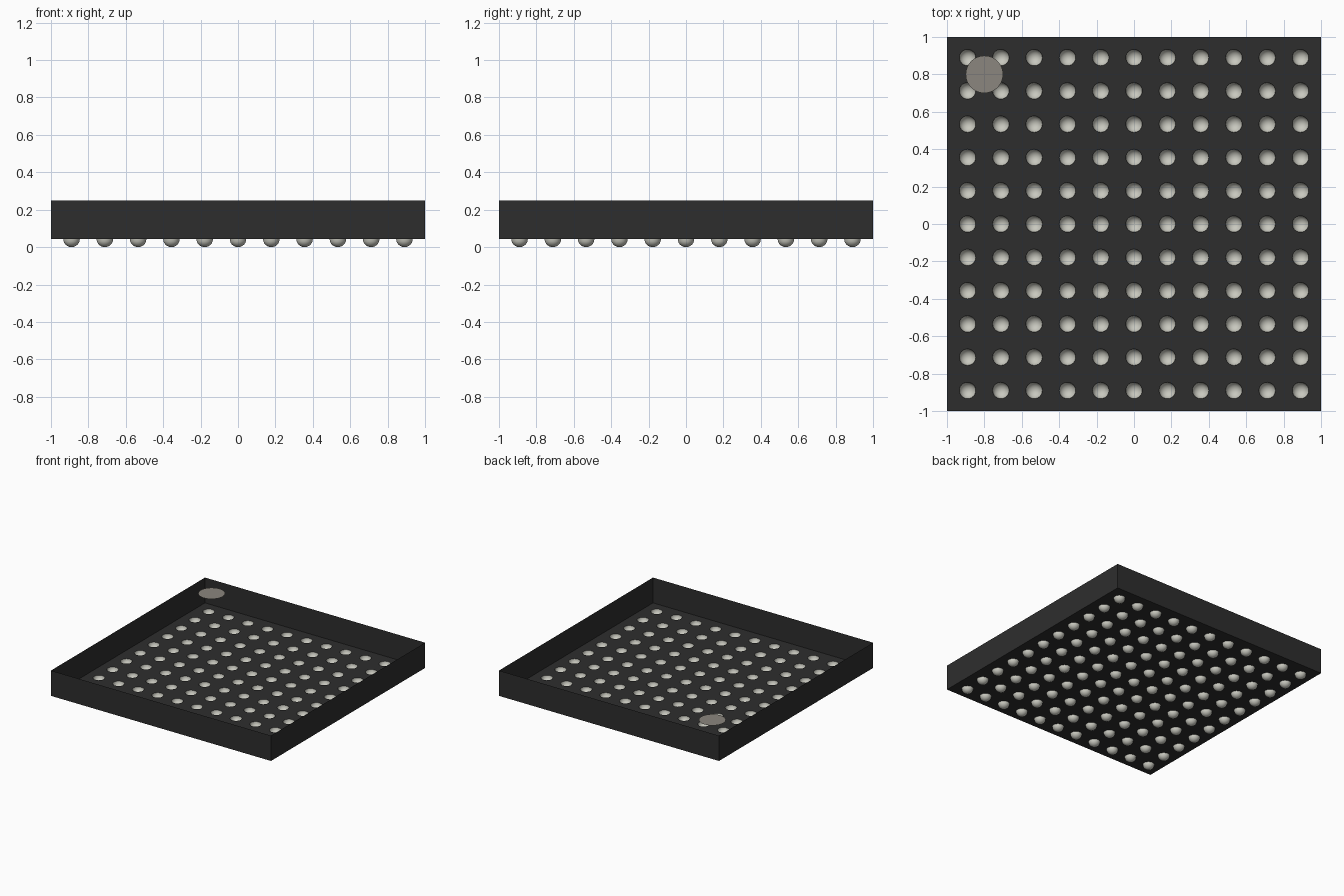
import bpy, bmesh, math

cube = bpy.data.objects.get("Cube")
if cube:
    bpy.data.objects.remove(cube, do_unlink=True)

FLOOR, TOP = 0.042, 0.25
COUNT, PITCH, RADIUS = 11, 0.178, 0.044
SEGMENTS, RINGS = 24, 6


def material(name, color):
    mat = bpy.data.materials.new(name)
    mat.use_nodes = True
    mat.diffuse_color = (*color, 1)
    mat.node_tree.nodes["Principled BSDF"].inputs["Base Color"].default_value = (*color, 1)
    return mat


def make_object(name, bm, mat):
    mesh = bpy.data.meshes.new(name)
    bm.to_mesh(mesh)
    bm.free()
    mesh.materials.append(mat)
    obj = bpy.data.objects.new(name, mesh)
    bpy.context.collection.objects.link(obj)
    return obj


def bridge(bm, outer, inner, smooth=False):
    for k in range(len(outer)):
        n = (k + 1) % len(outer)
        bm.faces.new((outer[k], outer[n], inner[n], inner[k])).smooth = smooth


charcoal = material("charcoal", (0.027, 0.027, 0.027))
pale_stone = material("pale stone", (0.58, 0.58, 0.52))
warm_grey = material("warm grey", (0.26, 0.24, 0.21))

angles = [2 * math.pi * k / SEGMENTS for k in range(SEGMENTS)]
centres = [(i - (COUNT - 1) / 2) * PITCH for i in range(COUNT)]


def cell_edge(centre, offset):
    """Stretch the outermost cells to the tray walls."""
    value = centre + offset * PITCH / 2
    at_rim = abs(offset) > 0.999 and abs(value) > centres[-1]
    return math.copysign(1, value) if at_rim else value


# Perforated floor and the round-bottomed wells hanging from its holes
floor, wells = bmesh.new(), bmesh.new()
for cx in centres:
    for cy in centres:
        square, hole = [], []
        for a in angles:
            c, s = math.cos(a), math.sin(a)
            m = max(abs(c), abs(s))
            square.append(floor.verts.new((cell_edge(cx, c / m), cell_edge(cy, s / m), FLOOR)))
            hole.append(floor.verts.new((cx + RADIUS * c, cy + RADIUS * s, FLOOR)))
        bridge(floor, square, hole)

        rings = []
        for r in range(RINGS):
            t = r / RINGS * math.pi / 2
            rad, z = RADIUS * math.cos(t), FLOOR * (1 - math.sin(t))
            rings.append([wells.verts.new((cx + rad * math.cos(a), cy + rad * math.sin(a), z))
                          for a in angles])
        for outer, inner in zip(rings, rings[1:]):
            bridge(wells, outer, inner, True)
        tip = wells.verts.new((cx, cy, 0))
        for k in range(SEGMENTS):
            wells.faces.new((rings[-1][k], rings[-1][(k + 1) % SEGMENTS], tip)).smooth = True
bmesh.ops.remove_doubles(floor, verts=floor.verts, dist=0.0001)
make_object("tray_floor", floor, charcoal)
make_object("wells", wells, pale_stone)

# Thin side walls
walls = bmesh.new()
corners = [(-1, -1), (1, -1), (1, 1), (-1, 1)]
low, high = [[walls.verts.new((x, y, z)) for x, y in corners] for z in (FLOOR, TOP)]
bridge(walls, low, high)
make_object("tray_walls", walls, charcoal)

# Flat marker disc level with the rim in the back corner
disc = bmesh.new()
bmesh.ops.create_circle(disc, cap_ends=True, segments=32, radius=0.1)
bmesh.ops.translate(disc, verts=disc.verts, vec=(-0.8, 0.8, TOP))
make_object("marker_disc", disc, warm_grey)
